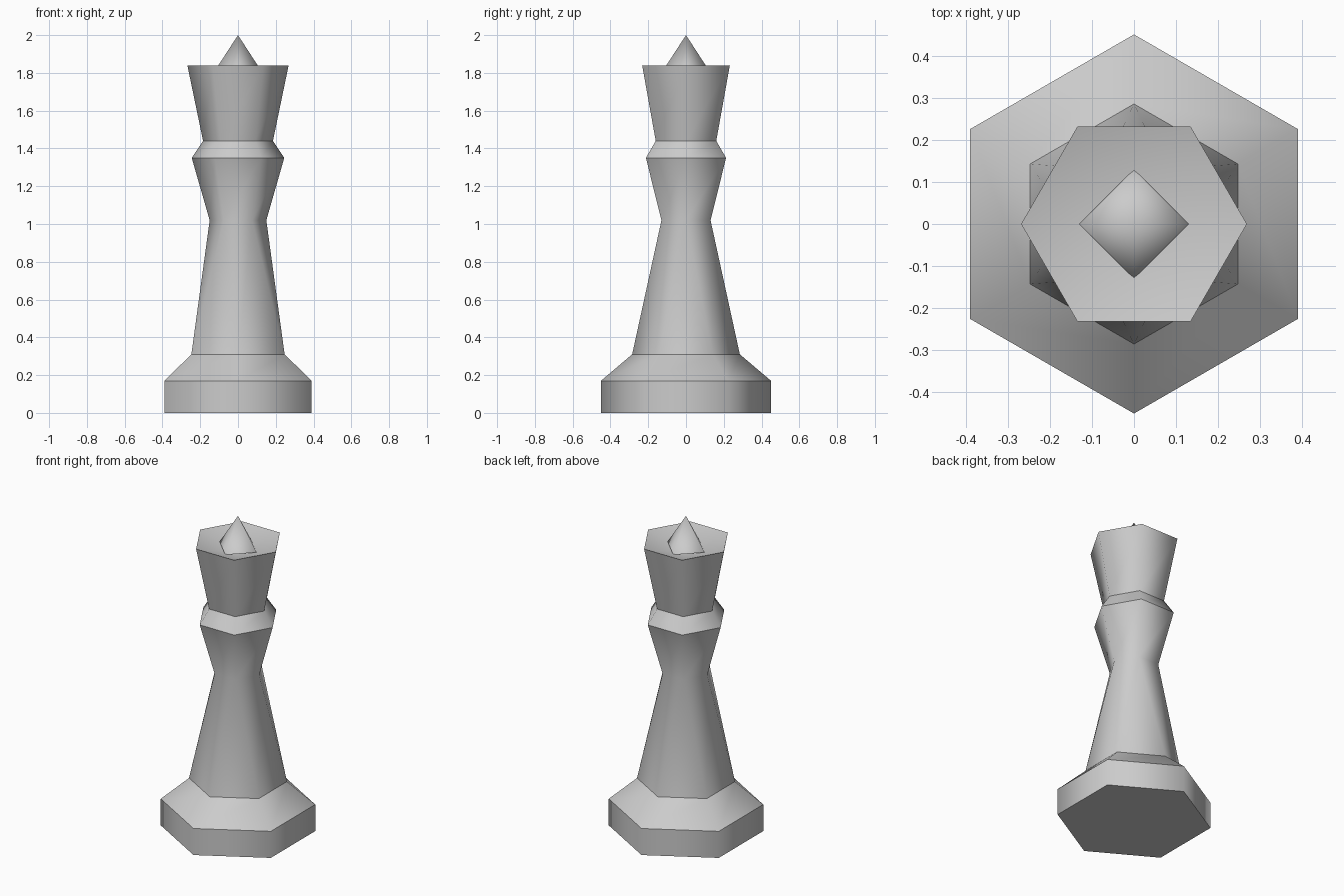
import bpy
import bmesh
from math import cos, sin, tau

cube = bpy.data.objects.get("Cube")
if cube:
    bpy.data.objects.remove(cube)

GREY = (0.6, 0.6, 0.6, 1)
grey = bpy.data.materials.new("plain grey")
grey.diffuse_color = GREY
grey.use_nodes = True
grey.node_tree.nodes["Principled BSDF"].inputs["Base Color"].default_value = GREY


def add_ring(bm, sides, radius, z, turn):
    """One polygon ring; turn is in fractions of a side."""
    angles = [tau * (i + turn) / sides for i in range(sides)]
    return [bm.verts.new((radius * cos(a), radius * sin(a), z)) for a in angles]


def add_part(name, profile, sides=6, sharp=(), tip=None, bottom=False):
    """Skin rings given as (radius, z, turn), with an optional centre tip and floor."""
    bm = bmesh.new()
    rings = [add_ring(bm, sides, *p) for p in profile]
    for k in range(len(rings) - 1):
        low, up = rings[k], rings[k + 1]
        twisted = profile[k][2] != profile[k + 1][2]
        for i in range(sides):
            j = (i + 1) % sides
            if twisted:
                bm.faces.new((low[i], up[j], up[i]))
                bm.faces.new((low[i], low[j], up[j]))
            else:
                bm.faces.new((low[i], low[j], up[j], up[i]))
    if tip is not None:
        centre = bm.verts.new((0, 0, tip))
        for i in range(sides):
            bm.faces.new((rings[-1][i], rings[-1][(i + 1) % sides], centre))
    if bottom:
        bm.faces.new(rings[0][::-1])
    for face in bm.faces:
        face.smooth = True
    # Crisp horizontal rims, soft shading around the sides
    for k in sharp:
        ring = set(rings[k])
        for edge in bm.edges:
            if set(edge.verts) <= ring:
                edge.smooth = False
    mesh = bpy.data.meshes.new(name)
    bm.to_mesh(mesh)
    bm.free()
    mesh.materials.append(grey)
    obj = bpy.data.objects.new(name, mesh)
    bpy.context.collection.objects.link(obj)


# Six-sided foot with corners to front and back
add_part("base", [(0.45, 0, 0.5), (0.45, 0.17, 0.5), (0.285, 0.31, 0.5)],
         sharp=(0, 1), bottom=True)
# Stem twists half a side up to the waist, then flares
add_part("stem", [(0.285, 0.31, 0.5), (0.15, 1.02, 0), (0.245, 1.35, 0)])
add_part("collar", [(0.245, 1.35, 0), (0.185, 1.44, 0)])
# Flared crown with a dished top
add_part("crown", [(0.185, 1.44, 0), (0.268, 1.84, 0)], sharp=(1,), tip=1.76)
# Four-sided point standing in the dish
add_part("finial", [(0.13, 1.8, 0)], sides=4, sharp=(0,), tip=2.0, bottom=True)
